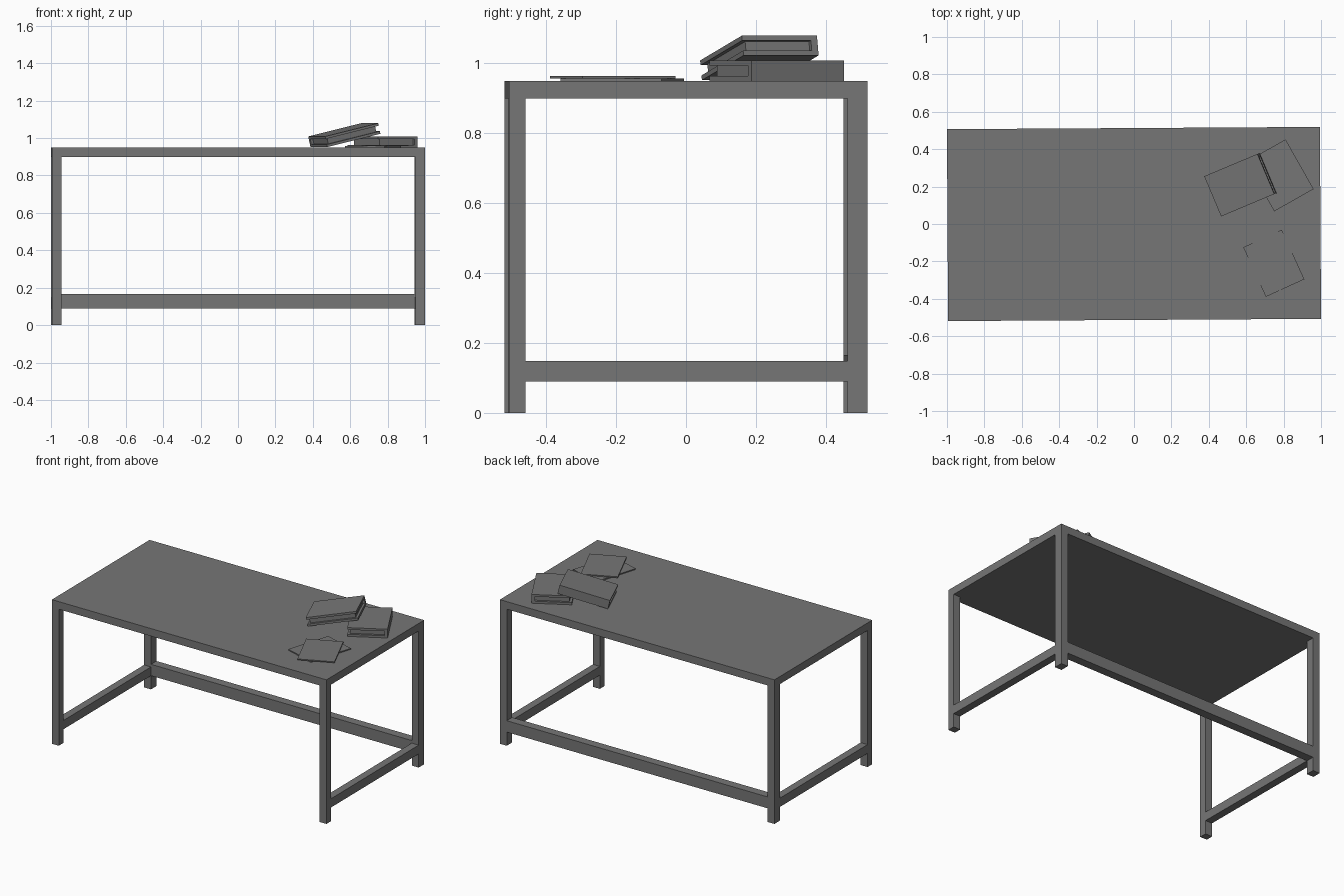
import bpy, math
from mathutils import Matrix, Vector

if "Cube" in bpy.data.objects:
    bpy.data.objects.remove(bpy.data.objects["Cube"])

grey = bpy.data.materials.new("dark_grey")
grey.diffuse_color = (0.18, 0.18, 0.18, 1)
grey.use_nodes = True
grey.node_tree.nodes["Principled BSDF"].inputs["Base Color"].default_value = grey.diffuse_color


def box(name, lo, hi, frame):
    """Axis-aligned box in a local frame, baked to world coordinates."""
    lo, hi = Vector(lo), Vector(hi)
    bpy.ops.mesh.primitive_cube_add(size=1)
    ob = bpy.context.object
    ob.name = name
    size = hi - lo
    ob.data.transform(frame @ Matrix.Translation((lo + hi) / 2)
                      @ Matrix.Diagonal((*size, 1)))
    ob.data.materials.append(grey)
    return ob


# desk, turned very slightly about the vertical
desk = Matrix.Rotation(0.006, 4, 'Z')
HX, HY, T = 0.997, 0.513, 0.05
box("desk_top", (-HX, -HY, 0.90), (HX, HY, 0.95), desk)
for sx, side in ((-1, "left"), (1, "right")):
    x0, x1 = sorted((sx * HX, sx * (HX - T)))
    for sy, end, depth in ((-1, "front", 0.048), (1, "back", 0.057)):
        y0, y1 = sorted((sy * HY, sy * (HY - depth)))
        box(f"{side}_{end}_leg", (x0, y0, 0), (x1, y1, 0.90), desk)
    box(f"{side}_rail", (x0, -HY + 0.048, 0.09), (x1, HY - 0.057, 0.148), desk)
box("back_rail", (-HX + T, HY - 0.057, 0.09), (HX - T, HY, 0.165), desk)


def book(name, frame, length, width, thick):
    """Hardback: two covers, a spine on +y and a recessed page block."""
    l, w, h, c, r = length / 2, width / 2, thick / 2, 0.014, 0.015
    box(name + "_bottom_cover", (-l, -w, -h), (l, w, -h + c), frame)
    box(name + "_top_cover", (-l, -w, h - c), (l, w, h), frame)
    box(name + "_spine", (-l, w - 0.02, -h + c), (l, w, h - c), frame)
    box(name + "_pages", (-l + r, -w + r, -h + c), (l - r, w - 0.02, h - c), frame)


# flat book, and a second one leaning on it
book("flat_book", Matrix.Translation((0.78, 0.26, 0.979))
     @ Matrix.Rotation(math.radians(-60.5), 4, 'Z'), 0.305, 0.242, 0.058)
lean = (Matrix.Translation((0.5625, 0.2075, 1.044))
        @ Matrix.Rotation(math.radians(22.8), 4, 'Z')
        @ Matrix.Rotation(math.radians(-13), 4, 'Y')
        @ Matrix.Translation((0, 0, -0.029)))
book("leaning_book", lean, 0.316, 0.233, 0.058)

# two thin pads crossed over each other
for name, x, y, z, ang, l, w in (
        ("lower_pad", 0.7225, -0.1825, 0.95, -17, 0.22, 0.302),
        ("upper_pad", 0.7475, -0.21, 0.957, 24.5, 0.226, 0.291)):
    frame = Matrix.Translation((x, y, z)) @ Matrix.Rotation(math.radians(ang), 4, 'Z')
    box(name, (-l / 2, -w / 2, 0), (l / 2, w / 2, 0.007), frame)
